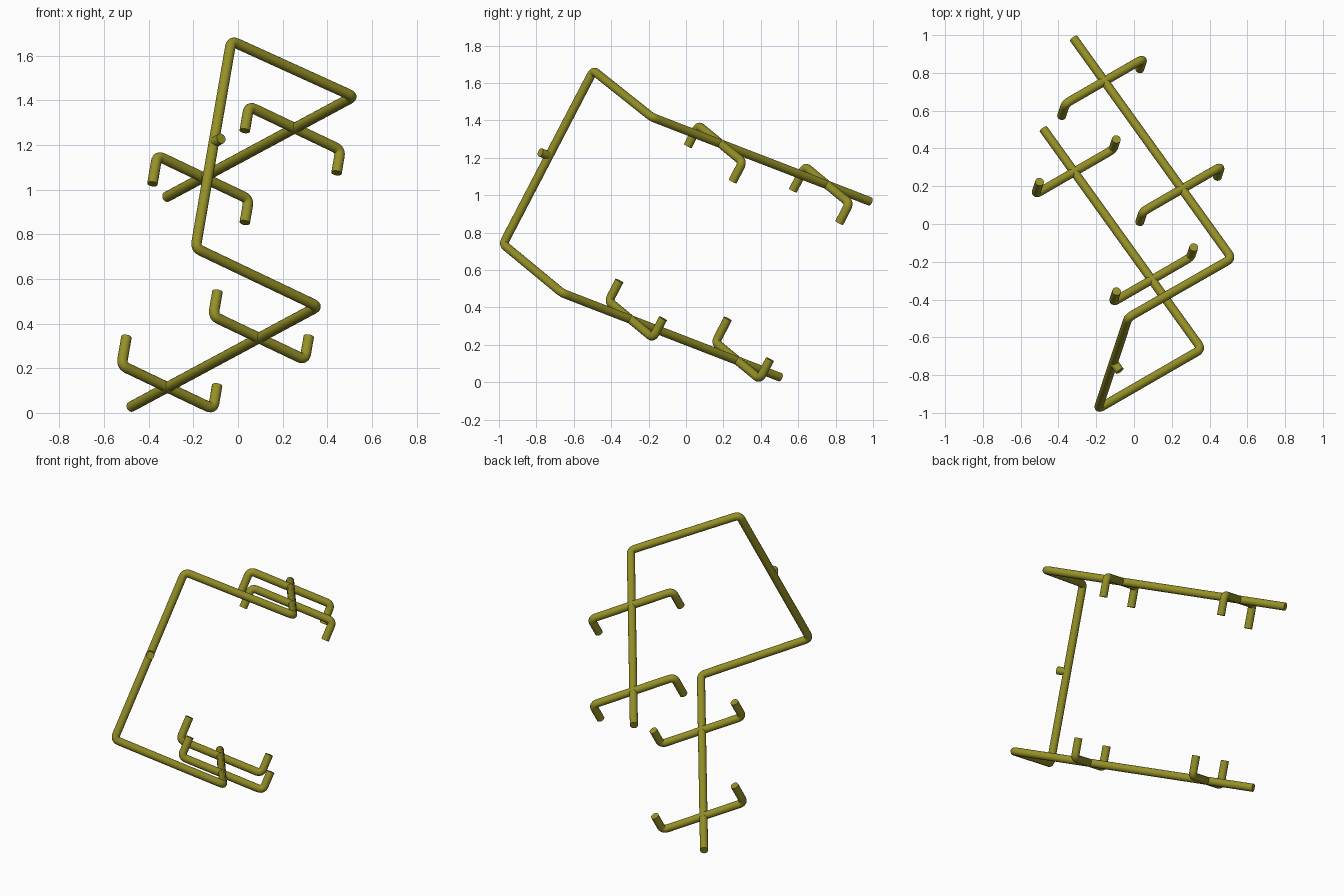
import bpy
from mathutils import Vector

if "Cube" in bpy.data.objects:
    bpy.data.objects.remove(bpy.data.objects["Cube"])

R = 0.0235  # tube radius

mat = bpy.data.materials.new("olive_tube")
mat.diffuse_color = (0.30, 0.28, 0.02, 1)
mat.use_nodes = True
mat.node_tree.nodes["Principled BSDF"].inputs["Base Color"].default_value = mat.diffuse_color


def fillet(pts, rad, steps=6):
    """Round the inner corners of a path."""
    out = [pts[0]]
    for a, b, c in zip(pts, pts[1:], pts[2:]):
        p = b + (a - b).normalized() * rad
        q = b + (c - b).normalized() * rad
        for i in range(steps + 1):
            t = i / steps
            out.append(p * (1 - t) ** 2 + b * 2 * t * (1 - t) + q * t * t)
    return out + [pts[-1]]


def tube(name, pts, rad=R, bend=0.032):
    cu = bpy.data.curves.new(name, 'CURVE')
    cu.dimensions = '3D'
    cu.bevel_depth = rad
    cu.bevel_resolution = 6
    cu.use_fill_caps = True
    path = fillet(pts, bend)
    sp = cu.splines.new('POLY')
    sp.points.add(len(path) - 1)
    for sp_pt, p in zip(sp.points, path):
        sp_pt.co = (*p, 1)
    ob = bpy.data.objects.new(name, cu)
    bpy.context.collection.objects.link(ob)
    bpy.ops.object.select_all(action='DESELECT')
    ob.select_set(True)
    bpy.context.view_layer.objects.active = ob
    bpy.ops.object.convert(target='MESH')
    ob = bpy.context.object
    bpy.ops.object.shade_smooth_by_angle()
    ob.data.materials.clear()
    ob.data.materials.append(mat)
    return ob


# Main bent frame: lower rail, post, upper rail
low_end = Vector((-0.48, 0.503, 0.027))
low_corner = Vector((0.358, -0.662, 0.477))
post_low = Vector((-0.19, -0.978, 0.738))
post_top = Vector((-0.03, -0.495, 1.666))
up_corner = Vector((0.518, -0.182, 1.417))
up_end = Vector((-0.32, 0.983, 0.967))
tube("main_frame", [low_end, low_corner, post_low, post_top, up_corner, up_end])

# Directions of the tilted frame
along = (low_end - low_corner).normalized()
side = (low_corner - post_low).normalized()
up = (post_top - post_low).normalized()

# U-shaped cross bars, prongs facing the opposite rail
HALF = 0.256
for label, start, end, sgn in (("lower", low_corner, low_end, 1),
                               ("upper", up_corner, up_end, -1)):
    for pos, t, left, right in (("inner", 0.315, 0.125, 0.118),
                                ("outer", 0.805, 0.145, 0.12)):
        c = start.lerp(end, t)
        l, r = c - side * HALF, c + side * HALF
        tube(f"{label}_{pos}_cross_bar",
             [l + up * sgn * left, l, r, r + up * sgn * right])

# Short peg on the back of the post
mid = (post_low + post_top) / 2 + up * 0.01
tube("post_peg", [mid, mid - along * 0.06])
